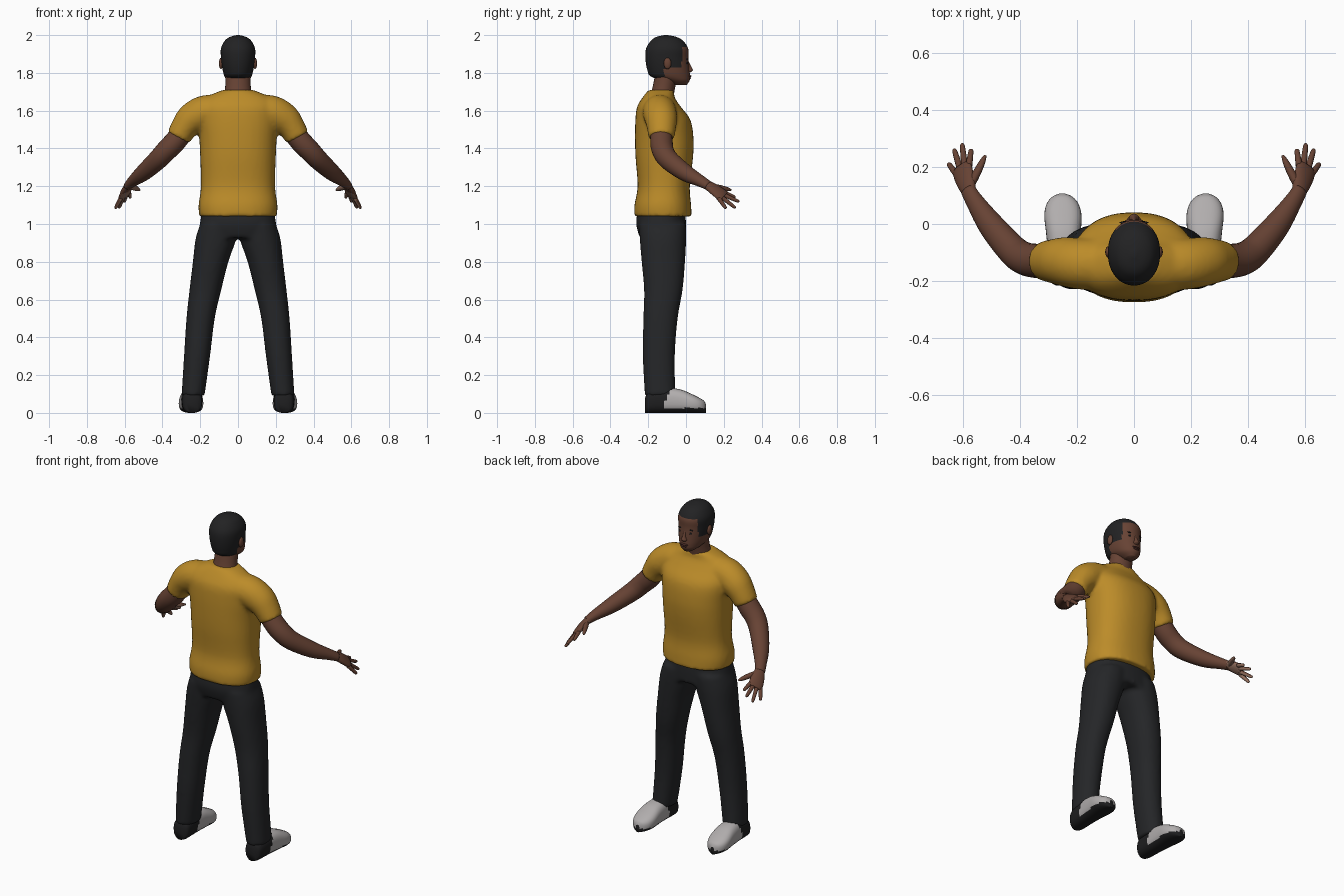
import bpy, bmesh, math
from mathutils import Vector, Matrix

if "Cube" in bpy.data.objects:
    bpy.data.objects.remove(bpy.data.objects["Cube"])


def material(name, r, g, b):
    m = bpy.data.materials.new(name)
    m.diffuse_color = (r, g, b, 1)
    m.use_nodes = True
    m.node_tree.nodes["Principled BSDF"].inputs["Base Color"].default_value = m.diffuse_color
    return m


SHIRT = material("mustard cloth", 0.50, 0.26, 0.022)
SKIN = material("brown skin", 0.135, 0.055, 0.034)
PALM = material("light palm", 0.30, 0.165, 0.115)
HAIR = material("black hair", 0.016, 0.016, 0.017)
PANTS = material("charcoal cloth", 0.018, 0.019, 0.021)
WHITE = material("off white shoe", 0.44, 0.42, 0.42)
SOLE = material("black sole", 0.013, 0.013, 0.014)
LIPS = material("dark lips", 0.09, 0.032, 0.026)


def catmull(a, b, c, d, t):
    return [0.5 * (2 * q + (r - p) * t + (2 * p - 5 * q + 4 * r - s) * t * t
                   + (3 * q - p - 3 * r + s) * t ** 3) for p, q, r, s in zip(a, b, c, d)]


def loft(bm, rows, side=1, ref=(1, 0, 0), axis=None, n=28, power=2.0, steps=4):
    """Skin through rows of (x, y, z, width radius, depth radius), mirrored by side."""
    last = len(rows) - 1
    pts = []
    for i in range(last):
        quad = [rows[max(0, min(last, i + k))] for k in (-1, 0, 1, 2)]
        pts += [catmull(*quad, k / steps) for k in range(steps)]
    pts.append(rows[-1])
    rings = []
    for i, p in enumerate(pts):
        a, b = pts[max(i - 1, 0)], pts[min(i + 1, len(pts) - 1)]
        t = Vector(axis) if axis else (Vector(b[:3]) - Vector(a[:3])).normalized()
        u = Vector(ref)
        u = (u - t * u.dot(t)).normalized()
        v = t.cross(u)
        ring = []
        for k in range(n):
            c, s = math.cos(math.tau * k / n), math.sin(math.tau * k / n)
            c = math.copysign(abs(c) ** (2 / power), c)
            s = math.copysign(abs(s) ** (2 / power), s)
            q = Vector(p[:3]) + u * c * max(p[3], 0.002) + v * s * max(p[4], 0.002)
            ring.append(bm.verts.new((q.x * side, q.y, q.z)))
        rings.append(ring)
    for r0, r1 in zip(rings, rings[1:]):
        for k in range(n):
            bm.faces.new((r0[k], r0[(k + 1) % n], r1[(k + 1) % n], r1[k]))
    bm.faces.new(rings[0])
    bm.faces.new(rings[-1])


def ball(bm, center, size):
    bmesh.ops.create_uvsphere(bm, u_segments=16, v_segments=10, radius=1,
                              matrix=Matrix.Translation(center) @ Matrix.Diagonal((*size, 1)))


def finish(name, bm, mats, rule=None, voxel=0):
    bmesh.ops.recalc_face_normals(bm, faces=bm.faces)
    bm.normal_update()
    for f in bm.faces:
        f.smooth = True
        if rule:
            f.material_index = rule(f.calc_center_median(), f.normal)
    me = bpy.data.meshes.new(name)
    bm.to_mesh(me)
    bm.free()
    for m in mats:
        me.materials.append(m)
    ob = bpy.data.objects.new(name, me)
    bpy.context.collection.objects.link(ob)
    if voxel:
        r = ob.modifiers.new("blend", 'REMESH')
        r.mode, r.voxel_size, r.use_smooth_shade = 'VOXEL', voxel, True
        s = ob.modifiers.new("soften", 'SMOOTH')
        s.factor, s.iterations = 0.5, 4
    return ob


UP = (0, 0, 1)

# T-shirt: trunk and both sleeves blended together
bm = bmesh.new()
loft(bm, [(0, -.122, 1.04, .205, .152), (0, -.123, 1.10, .209, .15), (0, -.118, 1.2, .196, .138),
          (0, -.115, 1.35, .2, .152), (0, -.115, 1.45, .205, .155), (0, -.122, 1.55, .215, .146),
          (0, -.143, 1.62, .21, .116), (0, -.145, 1.67, .17, .085), (0, -.13, 1.71, .08, .068)],
     axis=UP, n=40, power=2.3)
for s in (1, -1):
    loft(bm, [(.10, -.14, 1.60, .09, .085), (.18, -.14, 1.59, .09, .09), (.245, -.132, 1.555, .086, .085),
              (.285, -.13, 1.51, .077, .072), (.315, -.13, 1.457, .069, .065)], s, ref=(0, 1, 0))
finish("shirt", bm, [SHIRT], voxel=0.012)

# Trousers: hips and both legs blended together
bm = bmesh.new()
loft(bm, [(0, -.13, 1.08, .19, .125), (0, -.132, 1.0, .202, .132), (0, -.122, .925, .212, .122)],
     axis=UP, n=40, power=2.3)
for s in (1, -1):
    loft(bm, [(.10, -.125, 1.0, .10, .125), (.117, -.122, .92, .108, .123), (.145, -.12, .8, .094, .115),
              (.173, -.12, .65, .084, .102), (.198, -.135, .5, .075, .091), (.217, -.144, .3, .069, .085),
              (.238, -.137, .09, .061, .081)], s, axis=UP, power=2.2)
finish("trousers", bm, [PANTS], voxel=0.012)

# Head: hair is painted above the hairline and behind the temples


def hair_rule(c, n):
    return int(c.z > 1.94 or (c.z > 1.83 and c.y < -.022) or (c.z > 1.772 and c.y < -.115))


bm = bmesh.new()
loft(bm, [(0, -.032, 1.735, .026, .035), (0, -.05, 1.757, .054, .068), (0, -.083, 1.782, .072, .104),
          (0, -.094, 1.82, .082, .112), (0, -.101, 1.88, .09, .114), (0, -.1, 1.93, .09, .111),
          (0, -.101, 1.97, .07, .085), (0, -.104, 1.99, .044, .054), (0, -.106, 2.0, .008, .01)],
     axis=UP, n=56, power=2.1, steps=6)
finish("head", bm, [SKIN, HAIR], hair_rule)

bm = bmesh.new()
loft(bm, [(0, -.13, 1.67, .078, .064), (0, -.118, 1.72, .068, .06), (0, -.1, 1.81, .066, .06)], axis=UP)
finish("neck", bm, [SKIN])

# Facial features
bm = bmesh.new()
loft(bm, [(0, .006, 1.865, .006, .006), (0, .016, 1.83, .01, .014),
          (0, .018, 1.813, .018, .018), (0, .013, 1.802, .012, .01)], axis=UP, n=16)
finish("nose", bm, [SKIN])
bm = bmesh.new()
ball(bm, (0, .017, 1.783), (.024, .012, .006))
ball(bm, (0, .016, 1.773), (.02, .012, .006))
finish("lips", bm, [LIPS])
for label, size, y, z, mat in (("eyes", (.013, .004, .006), .006, 1.852, SOLE),
                               ("eyebrows", (.018, .004, .004), .005, 1.872, HAIR)):
    bm = bmesh.new()
    for s in (1, -1):
        ball(bm, (.033 * s, y, z), size)
    finish(label, bm, [mat])
bm = bmesh.new()
for s in (1, -1):
    ball(bm, (.09 * s, -.098, 1.85), (.011, .02, .03))
finish("ears", bm, [SKIN])

SPREAD = (.7, -.53, -.48)
for s, side in ((1, "right"), (-1, "left")):
    # Bare arm from inside the sleeve to the wrist
    bm = bmesh.new()
    loft(bm, [(.27, -.13, 1.52, .055, .055), (.33, -.13, 1.44, .06, .058), (.38, -.122, 1.388, .058, .056),
              (.425, -.092, 1.34, .054, .053), (.50, -.005, 1.272, .046, .044),
              (.555, .075, 1.228, .033, .03), (.582, .12, 1.203, .028, .022)], s, ref=SPREAD, n=24)
    finish(side + "_arm", bm, [SKIN])

    # Hand: palm, four fingers and thumb
    bm = bmesh.new()
    loft(bm, [(.575, .108, 1.21, .026, .02), (.588, .145, 1.187, .037, .02),
              (.6, .185, 1.157, .042, .017), (.604, .202, 1.145, .036, .012)], s, ref=SPREAD, n=24)
    tips = ((.57, .262, 1.14), (.602, .282, 1.118), (.63, .262, 1.085), (.65, .212, 1.082))
    for i, tip in enumerate(tips):
        base = Vector((.599, .188, 1.152)) + Vector(SPREAD) * (-.03 + .02 * i)
        mid = base.lerp(Vector(tip), .6)
        loft(bm, [(*base, .012, .012), (*mid, .0105, .01), (*base.lerp(Vector(tip), .93), .008, .008),
                  (*tip, .003, .003)], s, ref=SPREAD, n=12, steps=3)
    loft(bm, [(.578, .128, 1.2, .016, .016), (.55, .18, 1.192, .015, .014), (.53, .22, 1.184, .011, .01),
              (.52, .24, 1.18, .004, .004)], s, ref=SPREAD, n=12)
    finish(side + "_hand", bm, [SKIN, PALM], lambda c, n: int(-n.z - s * n.x > .65 and c.y > .13))

    # Shoe: dark sole and heel, pale upper
    bm = bmesh.new()
    profile = ((-.216, .03, .08), (-.195, .051, .11), (-.1, .056, .13), (-.03, .061, .124),
               (.03, .065, .1), (.07, .056, .08), (.095, .036, .064), (.106, .012, .045))
    loft(bm, [(.245 + .03 * (y + .1), y, .004 + top / 2 - .004, w, top / 2) for y, w, top in profile],
         s, axis=(0, 1, 0), n=32, power=2.6, steps=6)
    finish(side + "_shoe", bm, [WHITE, SOLE],
           lambda c, n: int(c.z < .026 or c.y < -.13 + .4 * c.z))
